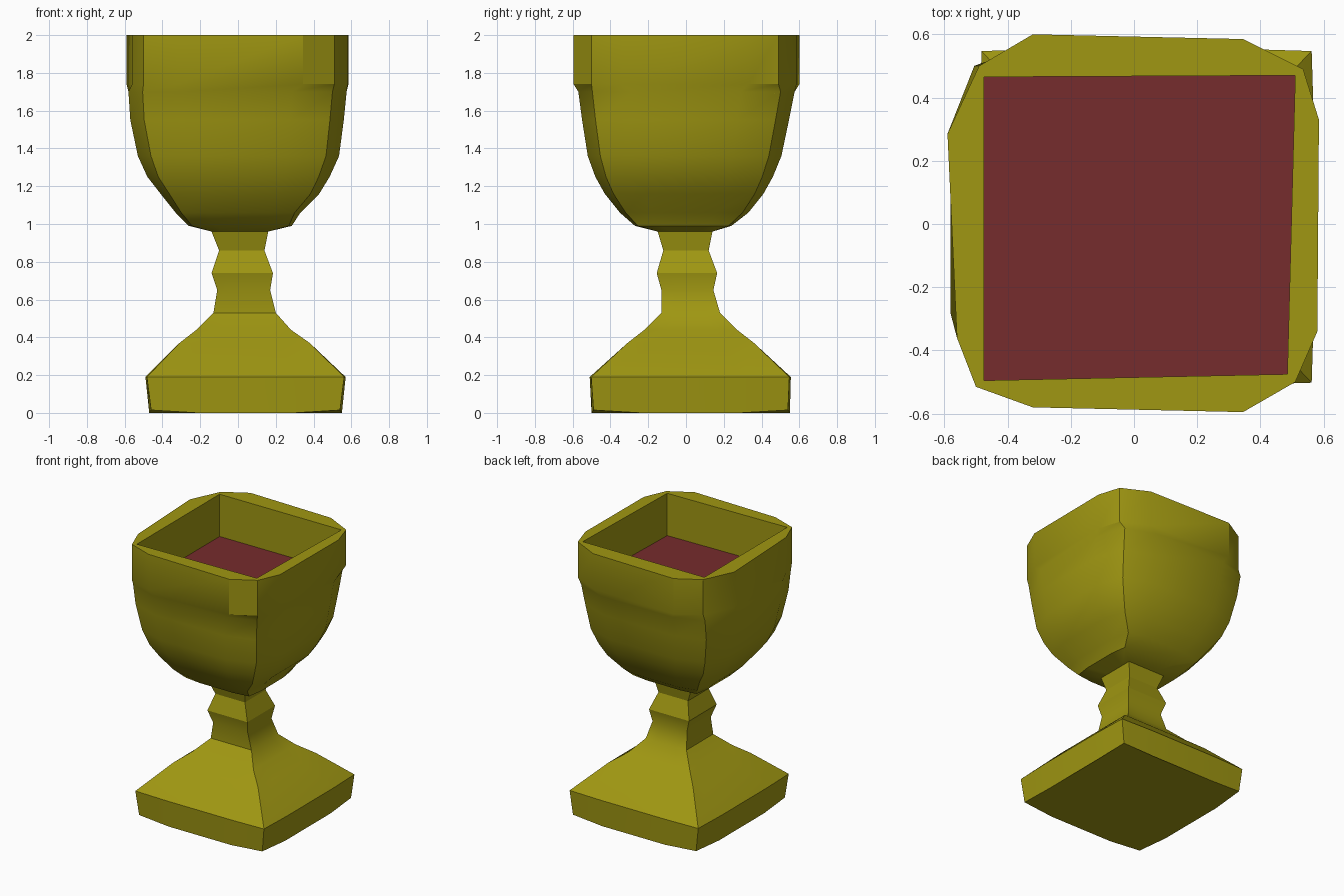
import bpy, bmesh

if "Cube" in bpy.data.objects:
    bpy.data.objects.remove(bpy.data.objects["Cube"])


def material(name, color):
    m = bpy.data.materials.new(name)
    m.diffuse_color = (*color, 1)
    m.use_nodes = True
    m.node_tree.nodes["Principled BSDF"].inputs["Base Color"].default_value = m.diffuse_color
    return m


def ring(z, x0, x1, y0, y1, corner=1.0, frac=0.5, lift=0.0):
    """Square section with four corners and two bulge points on each side."""
    cx, cy, hx, hy = (x0 + x1) / 2, (y0 + y1) / 2, (x1 - x0) / 2, (y1 - y0) / 2
    c = corner
    unit = [(-c, -c), (-frac, -1), (frac, -1), (c, -c), (1, -frac), (1, frac),
            (c, c), (frac, 1), (-frac, 1), (-c, c), (-1, frac), (-1, -frac)]
    return [(cx + u * hx, cy + v * hy, z + (lift if i % 3 == 0 else 0))
            for i, (u, v) in enumerate(unit)]


def make_object(name, bm, mat):
    bmesh.ops.recalc_face_normals(bm, faces=bm.faces)
    me = bpy.data.meshes.new(name)
    bm.to_mesh(me)
    bm.free()
    ob = bpy.data.objects.new(name, me)
    bpy.context.collection.objects.link(ob)
    me.materials.append(mat)
    bpy.context.view_layer.objects.active = ob
    ob.select_set(True)
    bpy.ops.object.shade_smooth_by_angle(angle=0.52)
    ob.select_set(False)
    return ob


def loft(bm, rings):
    loops = [[bm.verts.new(p) for p in r] for r in rings]
    for a, b in zip(loops, loops[1:]):
        n = len(a)
        for i in range(n):
            j = (i + 1) % n
            bm.faces.new((a[i], a[j], b[j], b[i]))
    return loops


gold = material("gold", (0.35, 0.31, 0.006))
wine = material("wine", (0.18, 0.025, 0.026))

# Foot and stem: square sections, slightly off centre
bm = bmesh.new()
loops = loft(bm, [
    ring(0.00, -0.47, 0.55, -0.50, 0.55, 0.98, lift=0.015),
    ring(0.19, -0.49, 0.57, -0.51, 0.555, 0.985),
    ring(0.37, -0.31, 0.38, -0.31, 0.36),
    ring(0.44, -0.22, 0.28, -0.22, 0.27),
    ring(0.53, -0.13, 0.20, -0.13, 0.18),
    ring(0.65, -0.11, 0.17, -0.13, 0.145),
    ring(0.74, -0.14, 0.185, -0.155, 0.165),
    ring(0.86, -0.10, 0.14, -0.12, 0.12),
    ring(0.96, -0.14, 0.16, -0.15, 0.14),
])
bm.faces.new(loops[0][::-1])
bm.faces.new(loops[-1])
make_object("foot_and_stem", bm, gold)

# Bowl: outer wall, chamfered rim band, then square inner wall
rim = [(-0.50, -0.515), (-0.32, -0.58), (0.345, -0.595), (0.51, -0.50),
       (0.58, -0.34), (0.585, 0.33), (0.535, 0.49), (0.345, 0.585),
       (-0.32, 0.60), (-0.49, 0.50), (-0.59, 0.285), (-0.56, -0.36)]
inner = [(-0.475, -0.495), (0.485, -0.475), (0.51, 0.47), (-0.475, 0.465)]
inner_ring = []
for k in range(4):
    a, b = inner[k], inner[(k + 1) % 4]
    inner_ring += [(a[0] + (b[0] - a[0]) * t, a[1] + (b[1] - a[1]) * t)
                   for t in (0, 0.2, 0.8)]
LIQUID_Z = 1.69
bm = bmesh.new()
loops = loft(bm, [
    ring(0.96, -0.14, 0.16, -0.15, 0.14),
    ring(0.99, -0.26, 0.285, -0.27, 0.24, 0.94),
    ring(1.06, -0.33, 0.33, -0.35, 0.33, 0.91),
    ring(1.16, -0.41, 0.43, -0.43, 0.41, 0.89),
    ring(1.25, -0.48, 0.485, -0.48, 0.46, 0.88),
    ring(1.36, -0.53, 0.535, -0.52, 0.505, 0.87),
    ring(1.55, -0.57, 0.56, -0.55, 0.545, 0.87),
    ring(1.70, -0.58, 0.575, -0.57, 0.575, 0.87),
    [(x, y, 1.74) for x, y in rim],
    [(x, y, 2.0) for x, y in rim],
    [(x, y, 2.0) for x, y in inner_ring],
    [(x, y, LIQUID_Z) for x, y in inner_ring],
])
make_object("bowl", bm, gold)

# Drink surface closing the inside of the bowl
bm = bmesh.new()
bm.faces.new([bm.verts.new((x, y, LIQUID_Z)) for x, y in inner])
make_object("drink", bm, wine)
